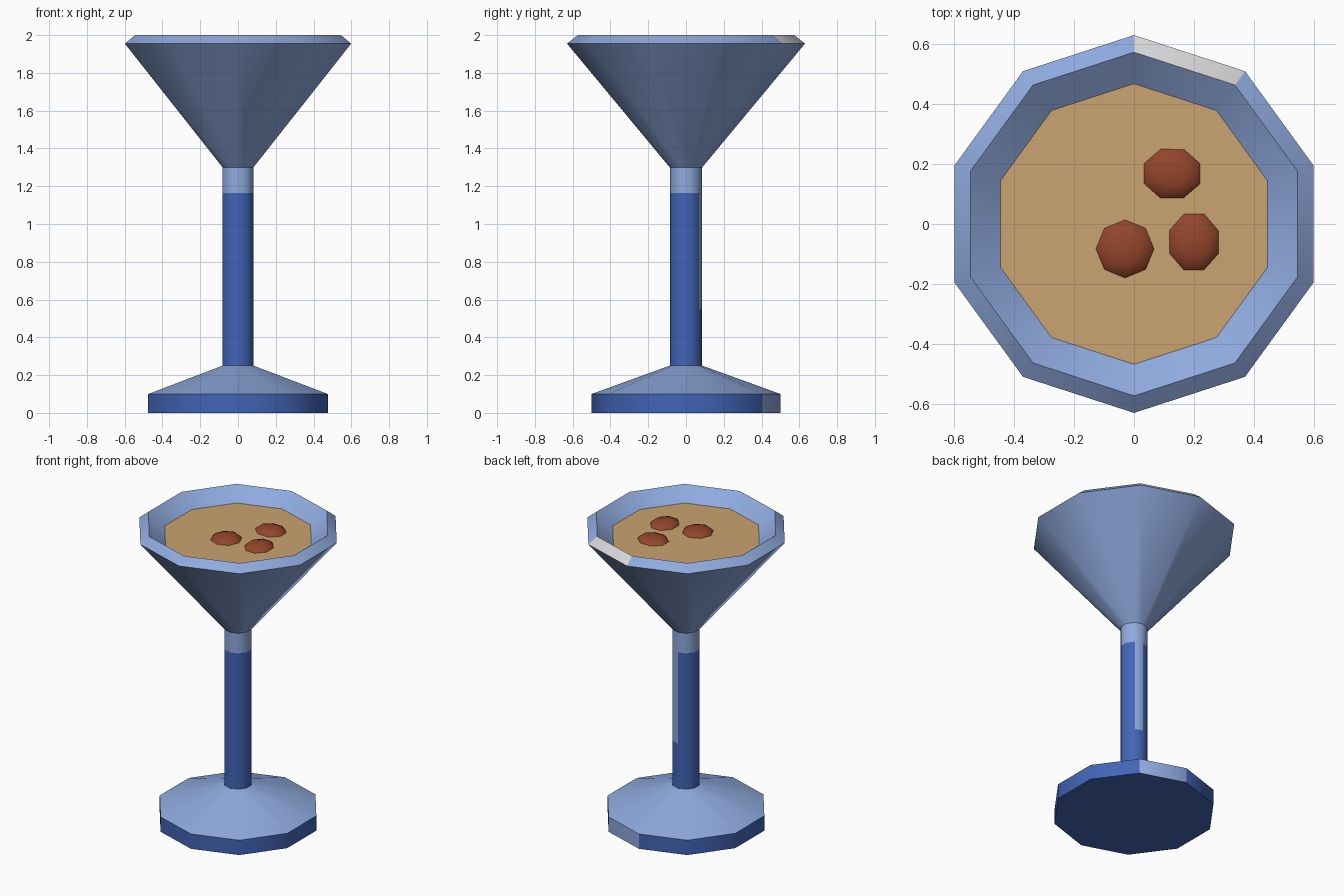
import bpy, bmesh, math

if "Cube" in bpy.data.objects:
    bpy.data.objects.remove(bpy.data.objects["Cube"])

SIDES = 10


def material(name, rgb):
    lin = [((c / 255 + 0.055) / 1.055) ** 2.4 for c in rgb]
    m = bpy.data.materials.new(name)
    m.diffuse_color = (*lin, 1)
    m.use_nodes = True
    m.node_tree.nodes["Principled BSDF"].inputs["Base Color"].default_value = m.diffuse_color
    return m


LIGHT = material("light blue", (143, 170, 222))
DARK = material("dark blue", (66, 101, 182))
PALE = material("pale grey", (216, 216, 218))
CREAM = material("tan filling", (203, 164, 112))
BROWN = material("brown", (147, 69, 43))


def finish(bm, name, mats, angle=38):
    bmesh.ops.recalc_face_normals(bm, faces=bm.faces)
    me = bpy.data.meshes.new(name)
    bm.to_mesh(me)
    bm.free()
    for m in mats:
        me.materials.append(m)
    ob = bpy.data.objects.new(name, me)
    bpy.context.collection.objects.link(ob)
    bpy.ops.object.select_all(action='DESELECT')
    ob.select_set(True)
    bpy.context.view_layer.objects.active = ob
    bpy.ops.object.shade_smooth_by_angle(angle=math.radians(angle))
    return ob


# Goblet: one ten-sided lathe profile (radius, height), a vertex pointing to +y
profile = [(0.50, 0), (0.50, 0.10), (0.086, 0.25), (0.086, 0.55), (0.086, 1.165),
           (0.086, 1.30), (0.63, 1.955), (0.573, 2.0), (0.468, 1.92)]
bm = bmesh.new()
rings = []
for r, z in profile:
    rings.append([bm.verts.new((r * math.cos(math.pi / 2 - i * math.tau / SIDES),
                                r * math.sin(math.pi / 2 - i * math.tau / SIDES), z))
                  for i in range(SIDES)])
bm.faces.new(rings[0]).material_index = 1
# Band colours going up; the first sector (back right) has its own lighter strip
band = [1, 0, 1, 1, 0, 0, 0, 0]
strip = [0, 0, 1, 0, 0, 0, 2, 0]
for k in range(len(rings) - 1):
    for i in range(SIDES):
        j = (i + 1) % SIDES
        f = bm.faces.new((rings[k][i], rings[k][j], rings[k + 1][j], rings[k + 1][i]))
        f.material_index = strip[k] if i == 0 else band[k]
bm.faces.new(rings[-1]).material_index = 3
finish(bm, "goblet", [LIGHT, DARK, PALE, CREAM])

# Three flattened lumps half sunk in the filling: x, y, x radius, y radius, turn
lumps = [(-0.03, -0.083, 0.097, 0.097, 0),
         (0.127, 0.168, 0.101, 0.088, 22),
         (0.20, -0.06, 0.088, 0.101, 22)]
for n, (x, y, rx, ry, turn) in enumerate(lumps):
    bm = bmesh.new()
    bmesh.ops.create_uvsphere(bm, u_segments=8, v_segments=6, radius=1)
    t = math.radians(turn)
    for v in bm.verts:
        px = v.co.x * math.cos(t) - v.co.y * math.sin(t)
        py = v.co.x * math.sin(t) + v.co.y * math.cos(t)
        v.co = (x + px * rx, y + py * ry, 1.92 + v.co.z * 0.032)
    finish(bm, f"lump_{n + 1}", [BROWN], 60)
